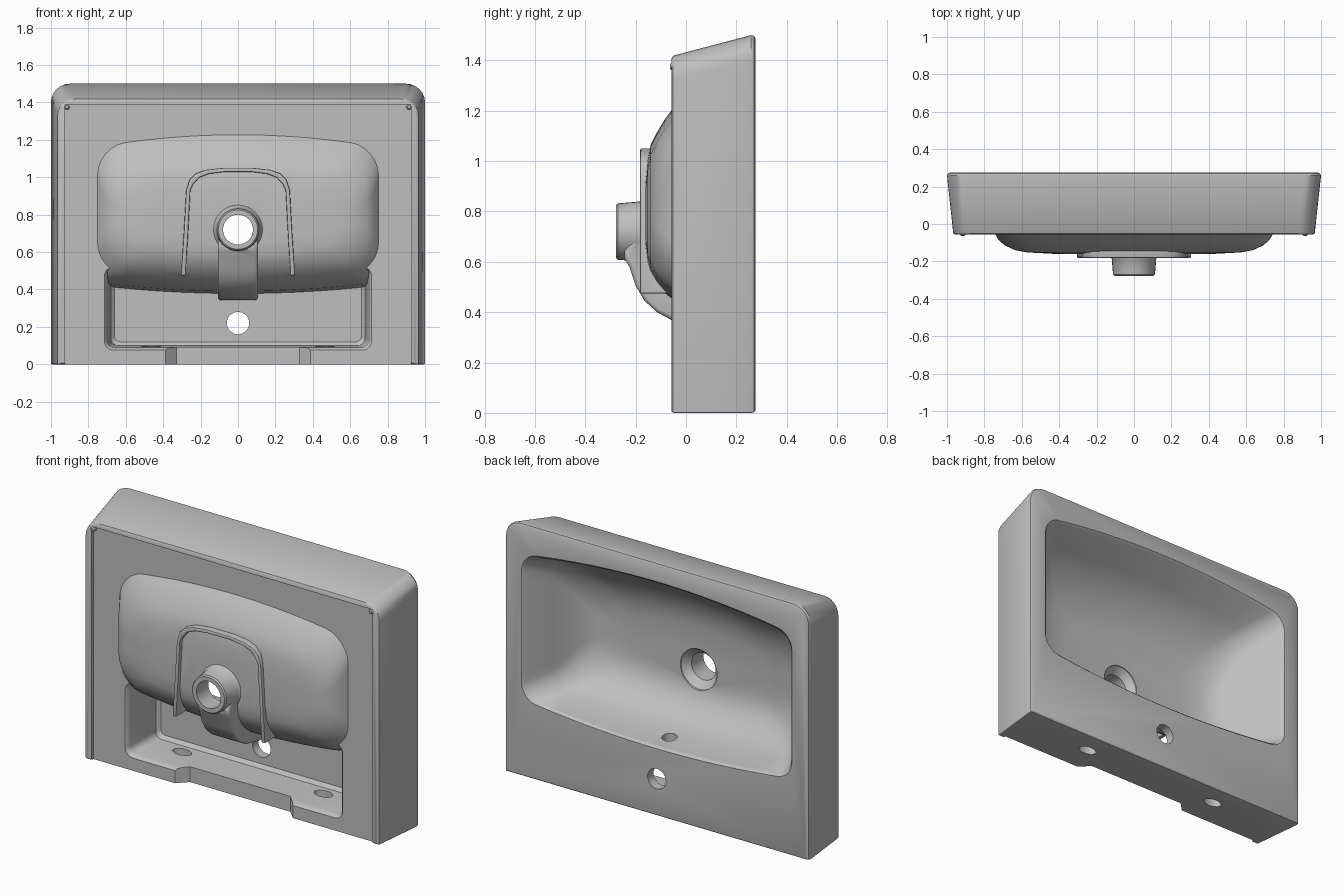
import bpy, bmesh
from math import sin, cos, pi

cube = bpy.data.objects.get("Cube")
if cube:
    bpy.data.objects.remove(cube, do_unlink=True)

ceramic = bpy.data.materials.new("grey_ceramic")
ceramic.use_nodes = True
GREY = (0.52, 0.52, 0.52, 1)
ceramic.diffuse_color = GREY
ceramic.node_tree.nodes["Principled BSDF"].inputs["Base Color"].default_value = GREY


def loft(name, rings):
    """Closed solid through rings that share one point count."""
    bm = bmesh.new()
    loops = [[bm.verts.new(p) for p in ring] for ring in rings]
    for a, b in zip(loops, loops[1:]):
        for i in range(len(a)):
            j = (i + 1) % len(a)
            bm.faces.new((a[i], a[j], b[j], b[i]))
    bm.faces.new(loops[0])
    bm.faces.new(loops[-1])
    bmesh.ops.recalc_face_normals(bm, faces=bm.faces)
    mesh = bpy.data.meshes.new(name)
    bm.to_mesh(mesh)
    bm.free()
    mesh.materials.append(ceramic)
    ob = bpy.data.objects.new(name, mesh)
    bpy.context.collection.objects.link(ob)
    return ob


def frame(y, w, lo, hi, r, r_low=None, bulge=(0, 0), n=0):
    """Rounded rectangle at depth y; bulge bows its bottom and top edges."""
    rl = r if r_low is None else r_low
    corners = [(w - r, hi - r, r), (r - w, hi - r, r), (rl - w, lo + rl, rl), (w - rl, lo + rl, rl)]
    arcs = [[(cx + rad * cos((k + s / 6) * pi / 2), cz + rad * sin((k + s / 6) * pi / 2))
             for s in range(7)] for k, (cx, cz, rad) in enumerate(corners)]
    pts = []
    for k, arc in enumerate(arcs):
        end, start = arc[-1], arcs[(k + 1) % 4][0]
        pts += arc
        pts += [tuple(e + (s - e) * i / (n + 1) for e, s in zip(end, start)) for i in range(1, n + 1)]
    mid = (lo + hi) / 2
    return [(x, y, z + (bulge[1] if z > mid else -bulge[0]) * (1 - (x / w) ** 2)) for x, z in pts]


def circle(axis, at, cx, c2, rx, r2=None, n=32):
    """Circle or ellipse facing along axis y or z."""
    r2 = r2 or rx
    pts = [(cx + rx * cos(2 * pi * i / n), c2 + r2 * sin(2 * pi * i / n)) for i in range(n)]
    return [(x, at, v) if axis == "y" else (x, v, at) for x, v in pts]


def apply(ob, mod):
    bpy.context.view_layer.objects.active = ob
    bpy.ops.object.modifier_apply(modifier=mod.name)


def bevel(ob, width, segments=3):
    mod = ob.modifiers.new("bevel", "BEVEL")
    mod.width, mod.segments = width, segments
    mod.limit_method = "ANGLE"
    mod.angle_limit = 0.7
    apply(ob, mod)
    return ob


def combine(tool, op):
    mod = basin.modifiers.new(tool.name, "BOOLEAN")
    mod.operation, mod.solver, mod.object = op, "EXACT", tool
    apply(basin, mod)
    bpy.data.objects.remove(tool, do_unlink=True)


def add(tool):
    combine(tool, "UNION")


def cut(tool):
    combine(tool, "DIFFERENCE")


# Tapered slab with rounded upper corners
basin = loft("washbasin", [
    frame(0.275, 0.985, 0.008, 1.488, 0.09, 0.006),
    frame(0.270, 0.995, 0.002, 1.497, 0.10, 0.006),
    frame(0.258, 1.0, 0, 1.5, 0.10, 0.006),
    frame(-0.045, 0.967, 0, 1.42, 0.09, 0.006),
    frame(-0.052, 0.965, 0.001, 1.417, 0.09, 0.006),
    frame(-0.057, 0.955, 0.006, 1.408, 0.08, 0.006)])

# Shallow panel, tap pocket and stepped lower edge
cut(loft("panel_recess", [frame(y, 0.925, -0.2, 1.39, 0.01) for y in (-0.2, -0.038)]))
cut(loft("tap_pocket", [
    frame(-0.2, 0.715, 0.075, 0.52, 0.05),
    frame(-0.038, 0.715, 0.075, 0.52, 0.05),
    frame(-0.028, 0.705, 0.085, 0.52, 0.045),
    frame(-0.010, 0.70, 0.09, 0.52, 0.04),
    frame(0.20, 0.68, 0.10, 0.52, 0.04),
    frame(0.22, 0.66, 0.12, 0.52, 0.03)]))
notch = [(-0.44, -0.2), (0.44, -0.2), (0.39, -0.04), (0.33, 0.02), (-0.33, 0.02), (-0.39, -0.04)]
cut(loft("edge_notch", [[(x, y, z) for x, y in notch] for z in (-0.1, 0.13)]))


# Bowl: (depth, half width, bottom, top, corner radius)
def bowl(name, rows, bulge):
    return loft(name, [frame(*row, bulge=bulge, n=12) for row in rows])


add(bowl("bowl_shell", [
    (0.25, 0.90, 0.435, 1.33, 0.12), (0.10, 0.84, 0.45, 1.28, 0.13),
    (0.0, 0.775, 0.475, 1.20, 0.14), (-0.04, 0.75, 0.50, 1.16, 0.15),
    (-0.085, 0.725, 0.535, 1.10, 0.16), (-0.115, 0.69, 0.57, 1.05, 0.16),
    (-0.14, 0.635, 0.61, 1.0, 0.15), (-0.152, 0.57, 0.645, 0.95, 0.12),
    (-0.16, 0.42, 0.70, 0.88, 0.08)], (0.06, 0.065)))

# Raised arch rib under the bowl
half = [(0.305, 0.475), (0.29, 0.70), (0.277, 0.93), (0.26, 0.985), (0.225, 1.02), (0.17, 1.04), (0.08, 1.05)]
arch = half + [(-x, z) for x, z in reversed(half)]
inner = [(x * 0.92, z - 0.022 * (z > 0.94)) for x, z in reversed(arch)]
add(bevel(loft("arch_rib", [[(x, y, z) for x, z in arch + inner] for y in (-0.182, -0.01)]), 0.006, 2))

# Overflow channel and drain outlet
side = [(-0.19, 0.72), (-0.245, 0.64), (-0.243, 0.61), (-0.225, 0.58), (-0.20, 0.505), (-0.165, 0.445),
        (-0.115, 0.40), (-0.06, 0.37), (0.05, 0.345), (0.235, 0.34), (0.235, 0.45), (-0.04, 0.53), (-0.10, 0.72)]
add(bevel(loft("overflow_channel", [[(x, y, z) for y, z in side] for x in (-0.108, 0.108)]), 0.018))
add(loft("drain_outlet", [circle("y", y, 0, 0.72, r) for y, r in
                          ((-0.08, 0.135), (-0.155, 0.135), (-0.175, 0.12), (-0.27, 0.112), (-0.277, 0.105))]))

# Bowl cavity, open at the back
cut(bowl("bowl_cavity", [
    (0.32, 0.90, 0.45, 1.33, 0.10), (0.276, 0.89, 0.458, 1.318, 0.095),
    (0.262, 0.876, 0.47, 1.305, 0.09), (0.10, 0.80, 0.487, 1.24, 0.10),
    (0.02, 0.75, 0.515, 1.175, 0.12), (-0.04, 0.705, 0.555, 1.11, 0.14),
    (-0.08, 0.65, 0.60, 1.04, 0.14), (-0.105, 0.58, 0.64, 0.98, 0.12),
    (-0.12, 0.45, 0.69, 0.90, 0.09)], (0.06, 0.075)))

# Drain, overflow, tap and fixing holes
cut(loft("drain_bore", [circle("y", y, 0, 0.72, r) for y, r in
                        ((0.0, 0.125), (-0.125, 0.12), (-0.165, 0.08), (-0.4, 0.08))]))
cut(loft("overflow_hole", [circle("z", z, 0, 0.155, 0.042, n=20) for z in (0.375, 0.55)]))
cut(loft("tap_hole", [circle("y", y, 0, 0.22, 0.06) for y in (0.15, 0.35)]))
for s in (-1, 1):
    cut(loft("fixing_hole", [circle("z", z, s * 0.465, 0.14, 0.058, 0.034, 24) for z in (-0.1, 0.16)]))

# Small support studs in the upper panel corners
studs = [loft(side_name + "_stud", [circle("y", y, s * 0.915, 1.375, r, n=16) for y, r in
              ((-0.03, 0.014), (-0.058, 0.014), (-0.064, 0.008))])
         for s, side_name in ((-1, "right"), (1, "left"))]

for ob in [basin] + studs:
    bpy.ops.object.select_all(action="DESELECT")
    ob.select_set(True)
    bpy.context.view_layer.objects.active = ob
    bpy.ops.object.shade_smooth_by_angle(angle=0.6)
